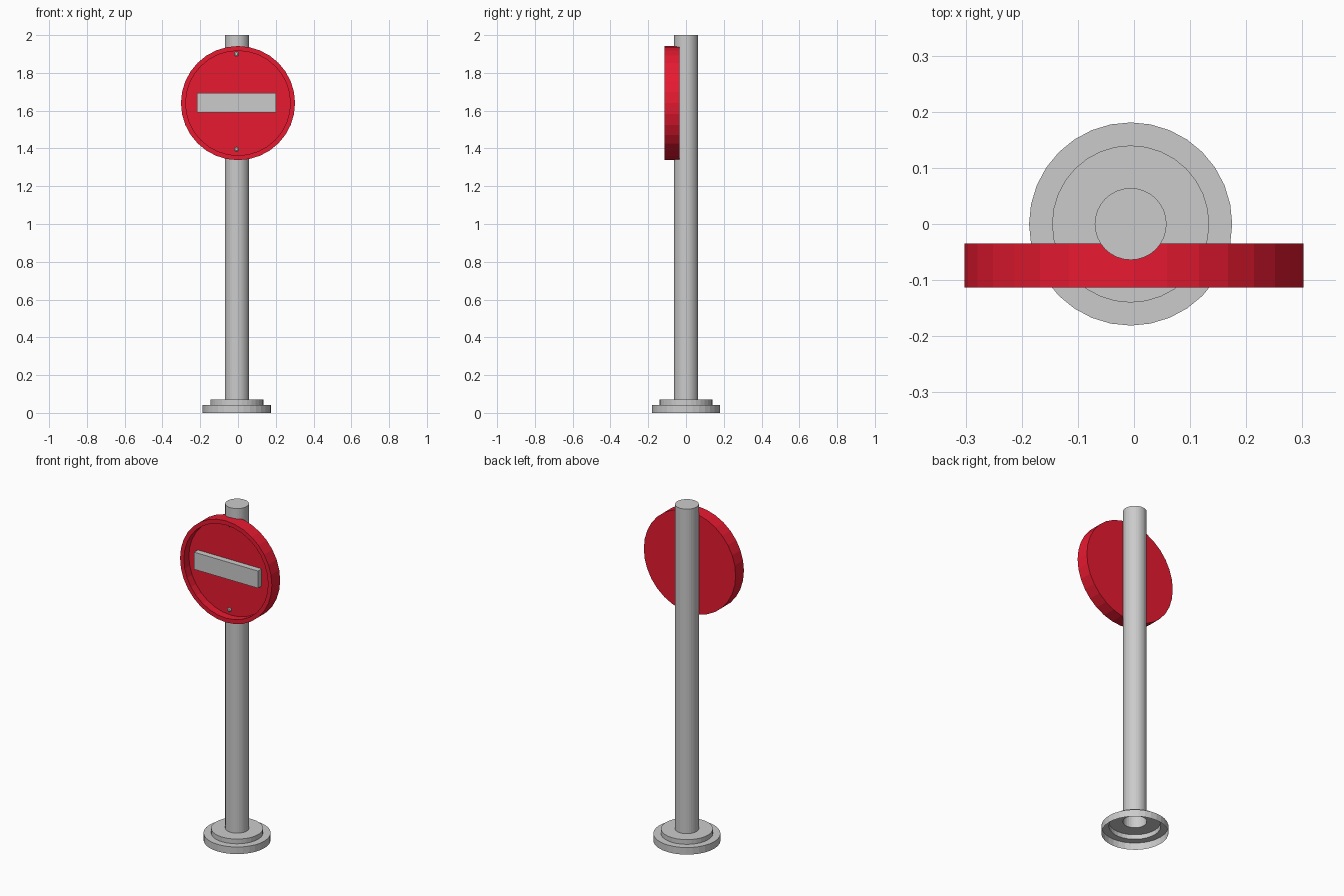
import bpy, bmesh, math
from mathutils import Matrix, Vector

if "Cube" in bpy.data.objects:
    bpy.data.objects.remove(bpy.data.objects["Cube"])

SIDES = 32


def finish(bm, name, mat=None):
    mesh = bpy.data.meshes.new(name)
    bm.to_mesh(mesh)
    bm.free()
    obj = bpy.data.objects.new(name, mesh)
    bpy.context.collection.objects.link(obj)
    if mat:
        mesh.materials.append(mat)
    return obj


def lathe(name, profile, matrix, sides=SIDES, cap_start=False, cap_end=False, mat=None):
    """Revolve (radius, height) points around local z, then place with matrix."""
    bm = bmesh.new()
    rings = []
    for r, h in profile:
        rings.append([bm.verts.new((r * math.cos(2 * math.pi * i / sides),
                                    r * math.sin(2 * math.pi * i / sides), h))
                      for i in range(sides)])
    for a, b in zip(rings, rings[1:]):
        for i in range(sides):
            j = (i + 1) % sides
            bm.faces.new((a[i], a[j], b[j], b[i]))
    if cap_start:
        bm.faces.new(rings[0][::-1])
    if cap_end:
        bm.faces.new(rings[-1])
    bm.transform(matrix)
    return finish(bm, name, mat)


red = bpy.data.materials.new("sign_red")
red.diffuse_color = (0.8, 0.01, 0.03, 1)
red.use_nodes = True
red.node_tree.nodes["Principled BSDF"].inputs["Base Color"].default_value = red.diffuse_color

# Stepped base and pole: one shell, open underneath
lathe("post_and_base",
      [(0.181, 0), (0.181, 0.042), (0.14, 0.042), (0.14, 0.07),
       (0.064, 0.07), (0.064, 2.0)],
      Matrix.Translation((-0.006, 0.0, 0)), cap_end=True)


def facing_front(x, y, z):
    """Local z points to -y."""
    return Matrix.Translation((x, y, z)) @ Matrix.Rotation(math.radians(90), 4, 'X')


# Round sign plate with raised rim and recessed face
lathe("sign_plate",
      [(0.302, 0), (0.302, 0.078), (0.277, 0.078), (0.277, 0.031)],
      facing_front(0, -0.035, 1.64), cap_start=True, cap_end=True, mat=red)

# Horizontal bar on the recessed face
bm = bmesh.new()
bmesh.ops.create_cube(bm, size=1)
bm.transform(Matrix.Translation((-0.008, -0.082, 1.642))
             @ Matrix.Diagonal(Vector((0.42, 0.038, 0.102, 1))))
finish(bm, "sign_bar")

# Rivets above and below the bar
for label, z in (("upper", 1.9), ("lower", 1.395)):
    lathe(label + "_rivet", [(0.012, 0), (0.012, 0.006), (0.007, 0.01)],
          facing_front(-0.008, -0.065, z), sides=12, cap_start=True, cap_end=True)
